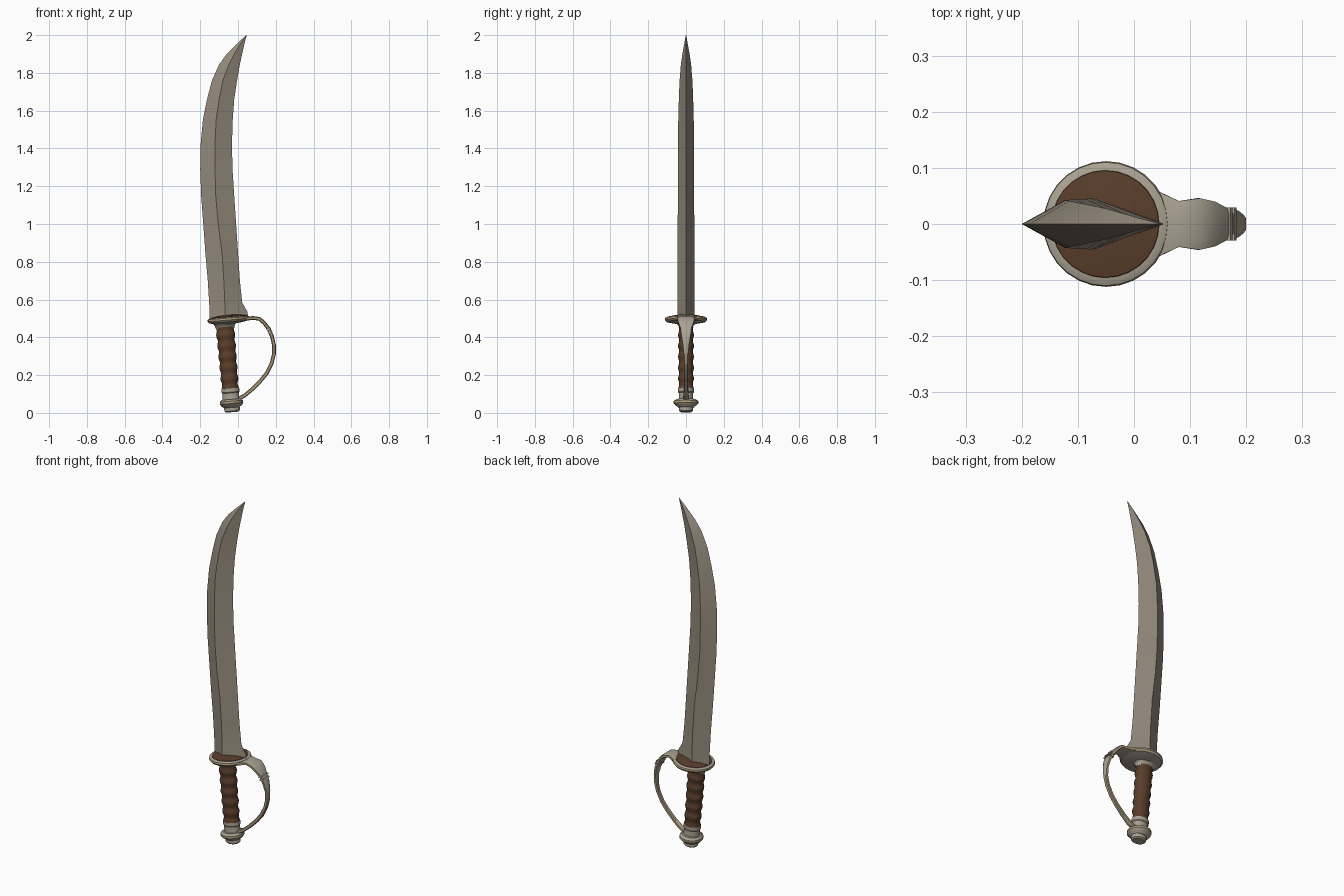
import bpy, bmesh, math
from mathutils import Vector

cube = bpy.data.objects.get("Cube")
if cube:
    bpy.data.objects.remove(cube)


def material(name, rgb):
    m = bpy.data.materials.new(name)
    m.use_nodes = True
    m.diffuse_color = (*rgb, 1)
    m.node_tree.nodes["Principled BSDF"].inputs["Base Color"].default_value = (*rgb, 1)
    return m


STEEL = material("blade steel", (0.30, 0.26, 0.205))
PALE = material("pale metal", (0.40, 0.36, 0.29))
TAN = material("worn tan edge", (0.42, 0.33, 0.19))
BROWN = material("brown leather", (0.10, 0.047, 0.024))


def loft(name, rings, mats, rule=None, angle=35):
    """Skin a list of closed rings, capping both ends."""
    bm = bmesh.new()
    loops = [[bm.verts.new(p) for p in ring] for ring in rings]
    n = len(loops[0])
    for a, b in zip(loops, loops[1:]):
        for i in range(n):
            j = (i + 1) % n
            bm.faces.new((a[i], a[j], b[j], b[i]))
    bm.faces.new(loops[0])
    bm.faces.new(loops[-1])
    bmesh.ops.recalc_face_normals(bm, faces=bm.faces)
    if rule:
        for f in bm.faces:
            f.material_index = rule(f)
    mesh = bpy.data.meshes.new(name)
    bm.to_mesh(mesh)
    bm.free()
    for m in mats:
        mesh.materials.append(m)
    ob = bpy.data.objects.new(name, mesh)
    bpy.context.collection.objects.link(ob)
    bpy.ops.object.select_all(action="DESELECT")
    ob.select_set(True)
    bpy.context.view_layer.objects.active = ob
    bpy.ops.object.shade_smooth_by_angle(angle=math.radians(angle))
    return ob


# The hilt leans slightly: parts are turned round this axis
BASE, AXIS, ACROSS = Vector((-0.03, 0, 0)), Vector((-0.085, 0, 1)), Vector((1, 0, 0.085))


def turn(name, profile, mats, rule=None, shift=0.0, sides=20):
    """Profile rows are height, half width in x, half width in y."""
    rings = []
    for t, rx, ry in profile:
        ring = []
        for i in range(sides):
            a = math.tau * i / sides
            p = BASE + AXIS * t + ACROSS * (shift + rx * math.cos(a))
            ring.append(p + Vector((0, ry * math.sin(a), 0)))
        rings.append(ring)
    return loft(name, rings, mats, rule)


# Blade: height, back edge x, ridge x, front edge x, half thickness
sections = [
    (0.50, -0.15, -0.07, 0.055, 0.045), (0.535, -0.15, -0.07, 0.05, 0.045),
    (0.585, -0.153, -0.07, 0.022, 0.045), (0.70, -0.16, -0.075, 0.01, 0.045),
    (0.85, -0.173, -0.085, 0.0, 0.045), (1.0, -0.184, -0.105, -0.01, 0.044),
    (1.15, -0.195, -0.118, -0.02, 0.043), (1.29, -0.2, -0.122, -0.029, 0.043),
    (1.42, -0.198, -0.122, -0.032, 0.042), (1.55, -0.186, -0.116, -0.028, 0.041),
    (1.66, -0.164, -0.1, -0.02, 0.038), (1.76, -0.138, -0.08, -0.005, 0.034),
    (1.845, -0.1, -0.048, 0.01, 0.027), (1.90, -0.06, -0.02, 0.022, 0.019),
    (1.95, -0.01, 0.01, 0.033, 0.01), (2.0, 0.043, 0.045, 0.046, 0.001),
]
loft("blade", [[(b, 0, z), (r, -t, z), (f, 0, z), (r, t, z)]
               for z, b, r, f, t in sections], [STEEL])

# Guard plate with a rounded rim and a leather pad on top
turn("guard_plate",
     [(t, r, r) for t, r in [(0.470, 0.05), (0.476, 0.085), (0.480, 0.104),
                             (0.490, 0.112), (0.500, 0.110), (0.505, 0.100)]],
     [PALE, TAN], lambda f: int(abs(f.normal.z) < 0.6), shift=0.022, sides=28)
turn("guard_pad",
     [(t, r, r) for t, r in [(0.500, 0.098), (0.507, 0.095), (0.514, 0.06), (0.518, 0.02)]],
     [BROWN], shift=0.022, sides=28)

# Collar under the guard
turn("grip_collar", [(0.445, 0.048, 0.032), (0.455, 0.051, 0.036),
                     (0.465, 0.053, 0.042), (0.474, 0.064, 0.055)], [PALE])

# Grip with soft finger ridges
ridges, steps = 6, 36
grip = []
for i in range(steps + 1):
    k = i / steps
    wave = 0.003 * math.sin(math.tau * ridges * k)
    grip.append((0.11 + 0.345 * k, 0.043 + 0.005 * k + wave, 0.039 + wave))
turn("grip", grip, [BROWN])

# Pommel: ferrule, flange and end knob
turn("pommel_ferrule", [(0.06, 0.046, 0.04), (0.08, 0.044, 0.038), (0.105, 0.043, 0.038),
                        (0.11, 0.048, 0.042), (0.13, 0.047, 0.042), (0.133, 0.04, 0.036)], [PALE])
turn("pommel_flange", [(0.028, 0.04, 0.04), (0.04, 0.056, 0.055), (0.05, 0.062, 0.066),
                       (0.062, 0.061, 0.066), (0.072, 0.05, 0.052)],
     [PALE, TAN], lambda f: int(abs(f.normal.z) < 0.45))
turn("pommel_knob", [(0.004, 0.032, 0.028), (0.01, 0.04, 0.036),
                     (0.026, 0.042, 0.038), (0.04, 0.036, 0.034)], [PALE])

# Knuckle bow: x, z, half width; a bevelled band swept along the path
path = [
    (0.02, 0.496, 0.07), (0.05, 0.499, 0.055), (0.08, 0.503, 0.041), (0.115, 0.497, 0.046),
    (0.14, 0.475, 0.04), (0.162, 0.445, 0.028), (0.18, 0.405, 0.024), (0.19, 0.36, 0.016),
    (0.19, 0.31, 0.012), (0.178, 0.262, 0.011), (0.152, 0.21, 0.011), (0.118, 0.168, 0.011),
    (0.075, 0.125, 0.012), (0.035, 0.092, 0.014), (-0.01, 0.068, 0.016),
]
bow = []
for i, (x, z, w) in enumerate(path):
    x0, z0, _ = path[max(i - 1, 0)]
    x1, z1, _ = path[min(i + 1, len(path) - 1)]
    out = Vector((z0 - z1, 0, x1 - x0)).normalized()
    h, c = 0.010, 0.6
    outline = [(-w, -h * c), (-w * c, -h), (w * c, -h), (w, -h * c),
               (w, h * c), (w * c, h), (-w * c, h), (-w, h * c)]
    bow.append([Vector((x, y, z)) + out * d for y, d in outline])
loft("knuckle_bow", bow, [PALE, TAN], lambda f: int(abs(f.normal.y) > 0.6))

# Raised bands across the bow
for x, z in ((0.163, 0.444), (0.170, 0.428)):
    d = Vector((0.4, 0, -0.9)).normalized()
    n = Vector((0.9, 0, 0.4)).normalized()
    rings = []
    for s in (-0.004, 0.004):
        c = Vector((x, 0, z)) + d * s
        rings.append([c + n * a * 0.012 + Vector((0, b * 0.029, 0))
                      for a, b in ((-1, -1), (1, -1), (1, 1), (-1, 1))])
    loft("bow_band", rings, [PALE])
